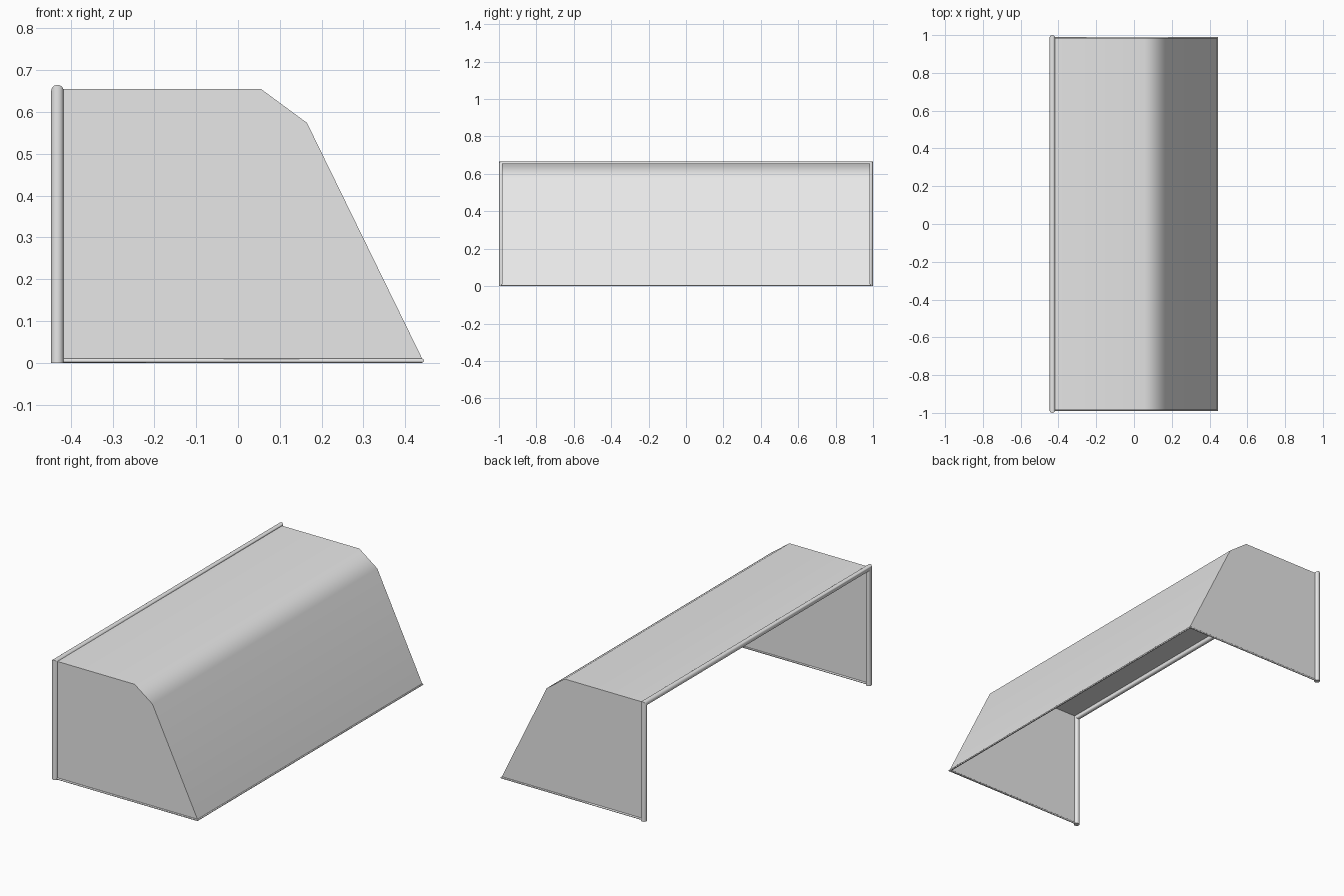
import bpy, bmesh, math
from mathutils import Vector

if "Cube" in bpy.data.objects:
    bpy.data.objects.remove(bpy.data.objects["Cube"])

white = bpy.data.materials.new("white")
white.diffuse_color = (0.8, 0.8, 0.8, 1)
white.use_nodes = True
white.node_tree.nodes["Principled BSDF"].inputs["Base Color"].default_value = white.diffuse_color

FRONT_X, BACK_X = -0.432, 0.44     # goal mouth and rear of the frame
SIDE_Y, BAR_Z = 0.985, 0.65        # post centres and crossbar height
RAIL_R, POST_R = 0.005, 0.015


def finish(name, bm, angle):
    mesh = bpy.data.meshes.new(name)
    bm.to_mesh(mesh)
    bm.free()
    obj = bpy.data.objects.new(name, mesh)
    bpy.context.collection.objects.link(obj)
    mesh.materials.append(white)
    bpy.ops.object.select_all(action='DESELECT')
    obj.select_set(True)
    bpy.context.view_layer.objects.active = obj
    bpy.ops.object.shade_smooth_by_angle(angle=math.radians(angle))
    return obj


def u_pipe(name, start, corner, radius, sides):
    """Mitred U-shaped pipe, mirrored in y: start - corner - corner - start."""
    start, corner = Vector(start), Vector(corner)
    leg = (corner - start).normalized()
    across = leg.cross(Vector((0, 1, 0)))
    bm = bmesh.new()
    rings = []
    for point, side, mitre in ((start, -1, 0), (corner, -1, 1), (corner, 1, 1), (start, 1, 0)):
        ring = []
        for i in range(sides):
            a = math.tau * i / sides
            out = Vector((0, side, 0)) + leg * mitre
            base = Vector((point.x, side * point.y, point.z))
            ring.append(bm.verts.new(base + radius * (across * math.cos(a) + out * math.sin(a))))
        rings.append(ring)
    for r0, r1 in zip(rings, rings[1:]):
        for i in range(sides):
            j = (i + 1) % sides
            bm.faces.new((r0[i], r0[j], r1[j], r1[i]))
    bm.faces.new(rings[0])
    bm.faces.new(rings[-1])
    bmesh.ops.recalc_face_normals(bm, faces=bm.faces)
    return finish(name, bm, 40)


# Posts with crossbar, and the thin rail on the ground
u_pipe("posts_and_crossbar", (FRONT_X, SIDE_Y, 0), (FRONT_X, SIDE_Y, BAR_Z), POST_R, 24)
u_pipe("ground_rail", (FRONT_X, SIDE_Y, RAIL_R), (BACK_X, SIDE_Y, RAIL_R), RAIL_R, 12)

# Net profile from crossbar over the roof and down the back
profile = [(FRONT_X, 0.655), (0.055, 0.655), (0.165, 0.574), (0.443, RAIL_R)]

# Roof and back net, smooth across the bend
bm = bmesh.new()
rows = [[bm.verts.new((x, y, z)) for y in (-SIDE_Y, SIDE_Y)] for x, z in profile]
for (a, b), (c, d) in zip(rows, rows[1:]):
    bm.faces.new((a, c, d, b))
net = finish("roof_and_back_net", bm, 60)
mod = net.modifiers.new("area_weighted", 'WEIGHTED_NORMAL')
mod.keep_sharp = True

# Side nets
for name, s in (("front_side_net", -1), ("rear_side_net", 1)):
    bm = bmesh.new()
    outline = profile + [(FRONT_X, RAIL_R)]
    face = bm.faces.new([bm.verts.new((x, s * SIDE_Y, z)) for x, z in outline])
    face.normal_update()
    if face.normal.y * s < 0:
        face.normal_flip()
    finish(name, bm, 30)
